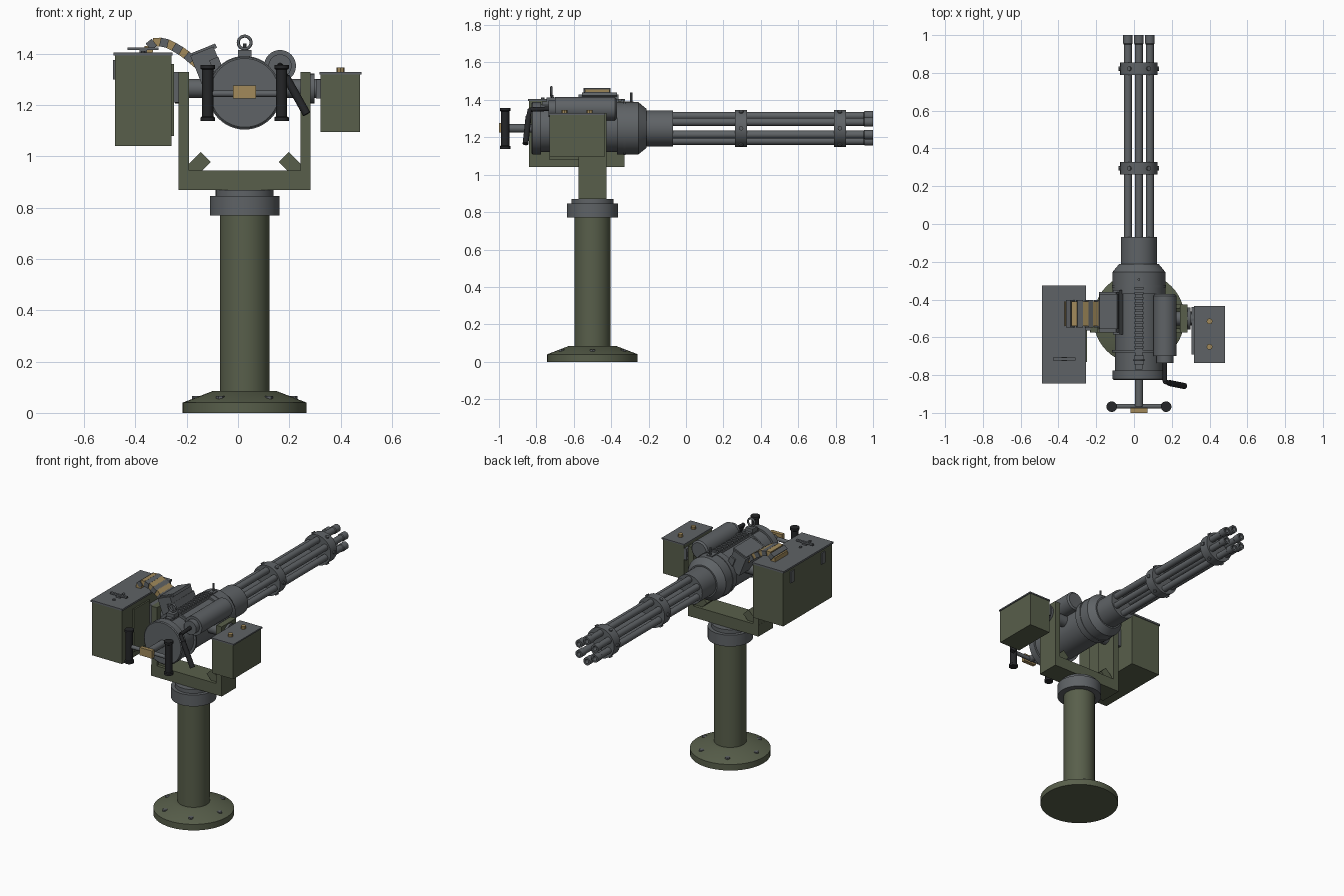
import bpy, bmesh, math
from mathutils import Vector, Matrix

if "Cube" in bpy.data.objects:
    bpy.data.objects.remove(bpy.data.objects["Cube"])


def material(name, rgb):
    m = bpy.data.materials.new(name)
    m.diffuse_color = (*rgb, 1)
    m.use_nodes = True
    m.node_tree.nodes["Principled BSDF"].inputs["Base Color"].default_value = m.diffuse_color
    return m


OLIVE = material("olive paint", (0.098, 0.114, 0.070))
GREY = material("gunmetal grey", (0.114, 0.124, 0.133))
BLACK = material("black rubber", (0.018, 0.019, 0.021))
BRASS = material("brass", (0.36, 0.255, 0.105))

AX, AZ, PY = 0.026, 1.248, -0.5     # gun axis x and z, pedestal y


def finish(bm, name, mat, smooth=False):
    bmesh.ops.recalc_face_normals(bm, faces=bm.faces)
    me = bpy.data.meshes.new(name)
    bm.to_mesh(me)
    bm.free()
    me.materials.append(mat)
    ob = bpy.data.objects.new(name, me)
    bpy.context.collection.objects.link(ob)
    if smooth:
        bpy.ops.object.select_all(action='DESELECT')
        ob.select_set(True)
        bpy.context.view_layer.objects.active = ob
        bpy.ops.object.shade_smooth_by_angle(angle=math.radians(35))
    return ob


def box(name, mat, x, y, z, roll=0):
    """Box from (min, max) ranges, optionally turned about its own y axis."""
    bm = bmesh.new()
    bmesh.ops.create_cube(bm, size=1)
    size = [r[1] - r[0] for r in (x, y, z)]
    mid = Vector([(r[1] + r[0]) / 2 for r in (x, y, z)])
    m = Matrix.Translation(mid) @ Matrix.Rotation(math.radians(roll), 4, 'Y') @ Matrix.Diagonal((*size, 1))
    bmesh.ops.transform(bm, matrix=m, verts=bm.verts)
    return finish(bm, name, mat)


def lathe(name, mat, origin, axis, profile, seg=32):
    """Turned solid: profile holds (radius, distance along axis)."""
    q = Vector(axis).to_track_quat('Z', 'Y')
    o = Vector(origin)
    bm = bmesh.new()
    rings = []
    for r, h in profile:
        rings.append([bm.verts.new(o + q @ Vector((r * math.cos(2 * math.pi * i / seg),
                                                  r * math.sin(2 * math.pi * i / seg), h)))
                      for i in range(seg)])
    for a, b in zip(rings, rings[1:]):
        for i in range(seg):
            j = (i + 1) % seg
            bm.faces.new((a[i], a[j], b[j], b[i]))
    bm.faces.new(rings[0][::-1])
    bm.faces.new(rings[-1])
    return finish(bm, name, mat, True)


def rod(name, mat, a, b, r, seg=16):
    d = Vector(b) - Vector(a)
    return lathe(name, mat, a, d, [(r, 0), (r, d.length)], seg)


# Pedestal
lathe("pedestal_base", OLIVE, (AX, PY, 0), (0, 0, 1),
      [(0.242, 0), (0.242, 0.04), (0.125, 0.085), (0.09, 0.085)], 48)
lathe("pedestal_column", OLIVE, (AX, PY, 0.07), (0, 0, 1), [(0.097, 0), (0.097, 0.72)], 40)
lathe("swivel_collar", GREY, (AX, PY, 0.77), (0, 0, 1),
      [(0.136, 0), (0.136, 0.075), (0.113, 0.075), (0.113, 0.1)], 40)
for i in range(6):
    a = i * math.pi / 3
    lathe("base_bolt", GREY, (AX + 0.19 * math.cos(a), PY + 0.19 * math.sin(a), 0.045), (0, 0, 1),
          [(0.016, 0), (0.016, 0.02)], 6)

# Yoke with corner braces and trunnions
box("yoke_floor", OLIVE, (-0.232, 0.283), (-0.575, -0.425), (0.87, 0.945))
for s in (-1, 1):
    xo = AX + s * 0.2375
    box("yoke_arm", OLIVE, (xo - 0.02, xo + 0.02), (-0.575, -0.425), (0.87, 1.33))
    xb = AX + s * 0.187
    box("yoke_brace", OLIVE, (xb - 0.05, xb + 0.05), (-0.555, -0.445), (0.935, 0.99), s * -45 + 90)
    rod("trunnion", GREY, (AX + s * 0.1, PY, 1.265), (AX + s * 0.3, PY, 1.265), 0.037, 24)
    rod("trunnion_flange", GREY, (AX + s * 0.255, PY, 1.265), (AX + s * 0.272, PY, 1.265), 0.058, 24)
box("left_box_bracket", GREY, (-0.262, -0.23), (-0.565, -0.435), (1.21, 1.33))
box("right_box_bracket", GREY, (0.305, 0.322), (-0.69, -0.44), (1.225, 1.30))

# Gun housing and barrel shroud
lathe("gun_housing", GREY, (AX, 0, AZ), (0, 1, 0),
      [(0.134, -0.825), (0.14, -0.82), (0.14, -0.775), (0.127, -0.775), (0.127, -0.37),
       (0.14, -0.37), (0.14, -0.255), (0.105, -0.212), (0.096, -0.212), (0.096, -0.07)], 48)
for y in (-0.68, -0.335):
    lathe("housing_band", GREY, (AX, y, AZ), (0, 1, 0), [(0.1435, 0), (0.1435, 0.012)], 48)

# Six barrels, muzzles and clamps
for i in range(6):
    a = math.radians(30 + 60 * i)
    x, z = AX + 0.067 * math.cos(a), AZ + 0.067 * math.sin(a)
    lathe("barrel", GREY, (x, 0, z), (0, 1, 0),
          [(0.021, -0.1), (0.021, 0.95), (0.025, 0.955), (0.025, 1.0),
           (0.014, 1.0), (0.014, 0.96)], 20)
for y in (0.262, 0.79):
    lathe("barrel_clamp", GREY, (AX, y, AZ), (0, 1, 0), [(0.099, 0), (0.099, 0.065)], 40)
    for i in range(6):
        a = math.radians(60 * i)
        d = Vector((math.cos(a), 0, math.sin(a)))
        c = Vector((AX, y + 0.0325, AZ))
        rod("clamp_bolt", GREY, c + d * 0.09, c + d * 0.107, 0.012, 8)

# Top rail, ring sight and front post
box("top_rail", GREY, (AX - 0.02, AX + 0.02), (-0.77, -0.28), (1.36, 1.392))
for i in range(13):
    y = -0.66 + i * 0.026
    box("rail_tooth", GREY, (AX - 0.024, AX + 0.024), (y, y + 0.014), (1.388, 1.402))
box("sight_base", GREY, (AX - 0.026, AX + 0.026), (-0.745, -0.695), (1.385, 1.414))
bpy.ops.mesh.primitive_torus_add(major_radius=0.025, minor_radius=0.006, major_segments=28, minor_segments=8,
                                 location=(AX, -0.72, 1.444), rotation=(math.pi / 2, 0, 0))
ring = bpy.context.object
ring.name = "ring_sight"
ring.data.materials.append(GREY)
bpy.ops.object.shade_smooth_by_angle(angle=math.radians(60))
rod("front_post", GREY, (AX, -0.293, 1.37), (AX, -0.293, 1.44), 0.007, 10)

# Drive motor and hand crank
lathe("drive_motor", GREY, (0.164, 0, 1.353), (0, 1, 0),
      [(0.045, -0.735), (0.045, -0.7), (0.062, -0.7), (0.062, -0.38), (0.052, -0.37)], 32)
pts = [(0.164, -0.72, 1.353), (0.164, -0.835, 1.348), (0.187, -0.842, 1.31), (0.268, -0.858, 1.165)]
for a, b, r in zip(pts, pts[1:], (0.012, 0.012, 0.016)):
    rod("hand_crank", BLACK, a, b, r, 12)

# Spade grips
rod("grip_stem", GREY, (AX, -0.965, AZ), (AX, -0.8, AZ), 0.022, 20)
rod("grip_crossbar", GREY, (AX - 0.144, -0.965, AZ - 0.003), (AX + 0.144, -0.965, AZ - 0.003), 0.013)
box("trigger_plate", BRASS, (AX - 0.045, AX + 0.045), (-1.0, -0.975), (1.225, 1.276))
for s in (-1, 1):
    lathe("spade_grip", BLACK, (AX + s * 0.144, -0.967, 1.138), (0, 0, 1),
          [(0.028, 0), (0.028, 0.014), (0.022, 0.018), (0.022, 0.2), (0.028, 0.204), (0.028, 0.219)], 24)

# Feeder beside the housing
box("feeder_body", GREY, (-0.165, -0.068), (-0.575, -0.36), (1.285, 1.415), -22)
box("feeder_lid", GREY, (-0.182, -0.082), (-0.555, -0.37), (1.404, 1.422), -22)
box("feeder_flange", GREY, (-0.096, -0.058), (-0.585, -0.35), (1.29, 1.385), -22)

# Ammunition belt following an arc from box to feeder
path = [Vector((x, 0, z)) for x, z in
        [(-0.35, 1.40), (-0.348, 1.428), (-0.328, 1.444), (-0.302, 1.446), (-0.275, 1.44),
         (-0.249, 1.427), (-0.224, 1.412), (-0.2, 1.395), (-0.178, 1.376), (-0.155, 1.357)]]
for i, (a, b) in enumerate(zip(path, path[1:])):
    c, d = (a + b) / 2, b - a
    half, inset = d.length / 2 + 0.002, 0 if i % 2 else 0.006
    box("belt_link", GREY if i % 2 else BRASS, (c.x - half, c.x + half),
        (-0.547 + inset, -0.403 - inset), (c.z - 0.017, c.z + 0.017),
        math.degrees(math.atan2(-d.z, d.x)))

# Large ammunition box
box("ammo_box", OLIVE, (-0.48, -0.26), (-0.84, -0.33), (1.04, 1.393))
box("ammo_box_lid", GREY, (-0.486, -0.255), (-0.845, -0.325), (1.393, 1.405))
box("ammo_box_side_plate", OLIVE, (-0.262, -0.25), (-0.73, -0.56), (1.08, 1.36))
box("lid_handle", GREY, (-0.43, -0.31), (-0.722, -0.708), (1.414, 1.425))
box("lid_handle_post", GREY, (-0.385, -0.355), (-0.725, -0.705), (1.404, 1.415))
for y in (-0.765, -0.665):
    rod("lid_bolt", GREY, (-0.37, y, 1.40), (-0.37, y, 1.412), 0.009, 8)
for y in (-0.74, -0.42):
    box("box_latch", GREY, (-0.488, -0.478), (y - 0.018, y + 0.018), (1.30, 1.375))

# Small battery box with terminals
box("battery_box", OLIVE, (0.322, 0.476), (-0.73, -0.437), (1.095, 1.32))
box("battery_lid", GREY, (0.318, 0.482), (-0.735, -0.433), (1.32, 1.329))
for y in (-0.65, -0.515):
    rod("battery_terminal", BRASS, (0.40, y, 1.325), (0.40, y, 1.347), 0.016, 8)
